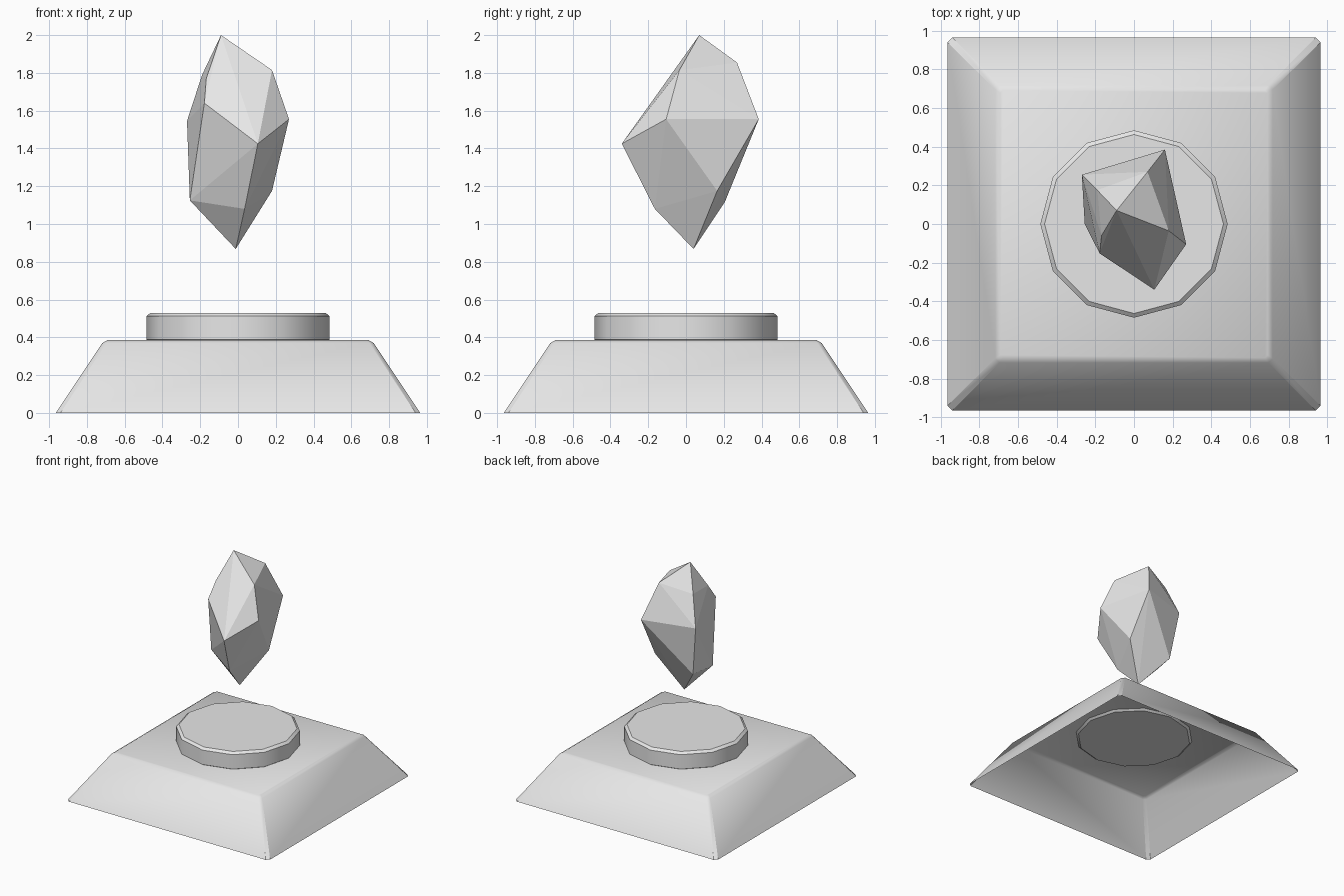
import bpy, bmesh, math

cube = bpy.data.objects.get("Cube")
if cube:
    bpy.data.objects.remove(cube, do_unlink=True)

# One plain stone colour
stone = bpy.data.materials.new("light_grey")
stone.use_nodes = True
GREY = (0.8, 0.8, 0.8, 1.0)
stone.diffuse_color = GREY
stone.node_tree.nodes["Principled BSDF"].inputs["Base Color"].default_value = GREY


def make_object(name, bm):
    mesh = bpy.data.meshes.new(name)
    bm.to_mesh(mesh)
    bm.free()
    mesh.materials.append(stone)
    obj = bpy.data.objects.new(name, mesh)
    bpy.context.collection.objects.link(obj)
    return obj


def loft(name, rings, close_bottom, smooth_angle):
    """Join rings of points from bottom to top, cap the top."""
    bm = bmesh.new()
    loops = [[bm.verts.new(p) for p in ring] for ring in rings]
    for low, high in zip(loops, loops[1:]):
        n = len(low)
        for i in range(n):
            j = (i + 1) % n
            bm.faces.new((low[i], low[j], high[j], high[i]))
    bm.faces.new(loops[-1])
    if close_bottom:
        bm.faces.new(loops[0][::-1])
    obj = make_object(name, bm)
    bpy.ops.object.select_all(action='DESELECT')
    obj.select_set(True)
    bpy.context.view_layer.objects.active = obj
    bpy.ops.object.shade_smooth_by_angle(angle=math.radians(smooth_angle))
    return obj


def square_ring(half, cut, z):
    """Square with clipped corners, counter-clockwise."""
    a, b = half, half - cut
    return [(a, -b, z), (a, b, z), (b, a, z), (-b, a, z),
            (-a, b, z), (-a, -b, z), (-b, -a, z), (b, -a, z)]


def round_ring(radius, z, sides=12):
    return [(radius * math.cos(math.tau * i / sides),
             radius * math.sin(math.tau * i / sides), z) for i in range(sides)]


# Sloped plinth, hollow and open underneath
loft("plinth", [square_ring(0.965, 0.025, 0.0),
                square_ring(0.718, 0.022, 0.37),
                square_ring(0.692, 0.014, 0.385)], False, 33)

# Twelve-sided disc with chamfered rims
loft("pedestal_disc", [round_ring(0.462, 0.37),
                       round_ring(0.485, 0.388),
                       round_ring(0.485, 0.512),
                       round_ring(0.463, 0.53)], True, 32)

# Floating faceted crystal: hull of its corner points
corners = [
    (-0.09, 0.07, 2.0),                                             # tip
    (0.18, -0.035, 1.815), (0.07, 0.27, 1.855),                     # shoulders
    (-0.19, 0.175, 1.79), (-0.168, -0.06, 1.77),
    (0.27, -0.105, 1.555), (0.16, 0.385, 1.555),                    # girdle
    (-0.27, 0.255, 1.545), (-0.178, -0.152, 1.64), (0.105, -0.34, 1.425),
    (0.18, 0.165, 1.175), (-0.21, 0.205, 1.115),                    # lower ring
    (-0.255, 0.0, 1.125), (0.035, -0.165, 1.08),
    (-0.012, 0.04, 0.868),                                          # bottom point
]
bm = bmesh.new()
for p in corners:
    bm.verts.new(p)
hull = bmesh.ops.convex_hull(bm, input=bm.verts[:])
loose = [v for v in bm.verts if not v.link_faces]
bmesh.ops.delete(bm, geom=loose, context='VERTS')
bmesh.ops.recalc_face_normals(bm, faces=bm.faces[:])
make_object("crystal", bm)
